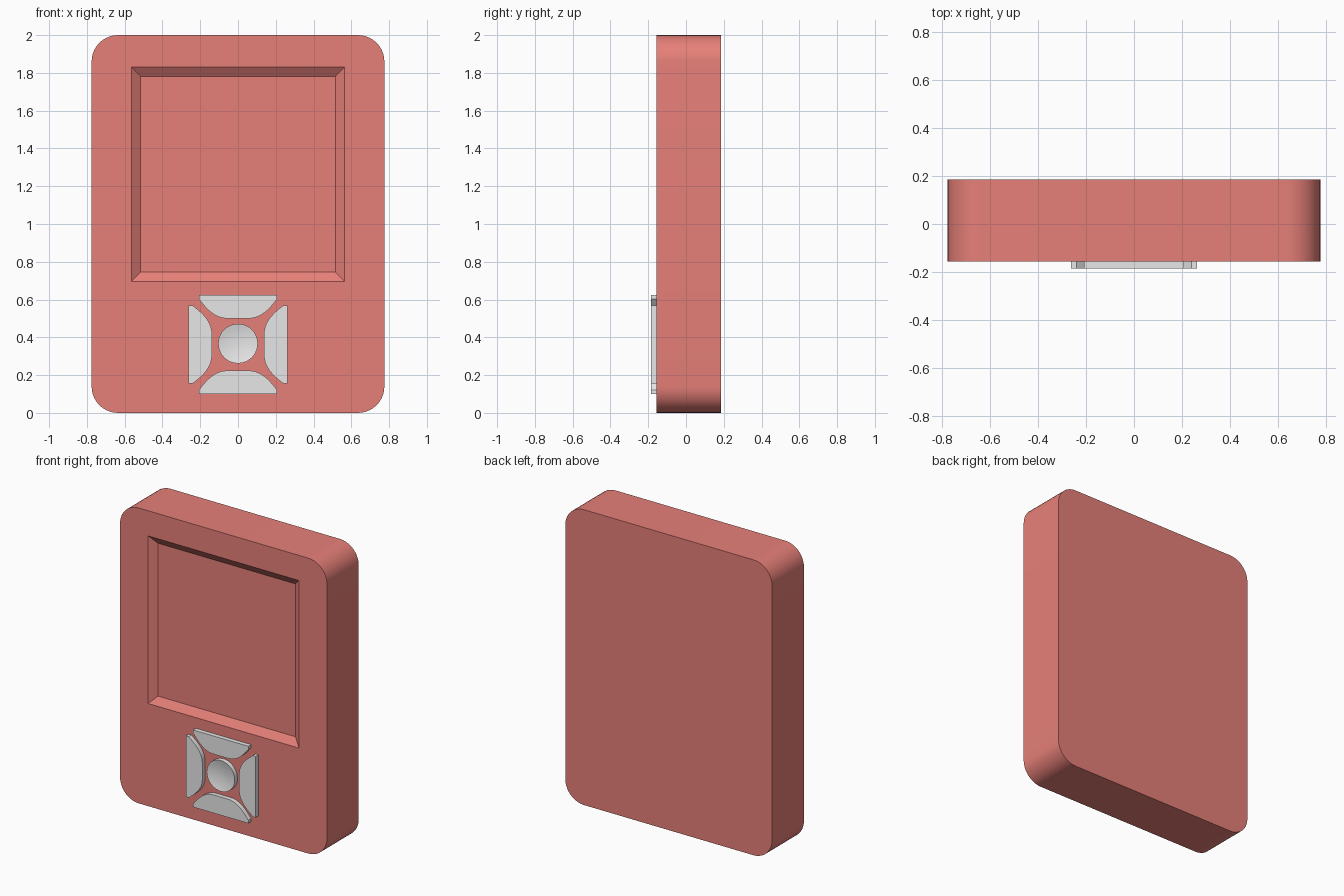
import bpy, bmesh
from math import sin, cos, pi, radians
from mathutils import Vector

cube = bpy.data.objects.get("Cube")
if cube:
    bpy.data.objects.remove(cube, do_unlink=True)

FRONT, BACK, BUTTON_FRONT = -0.155, 0.185, -0.185


def material(name, rgb):
    m = bpy.data.materials.new(name)
    m.use_nodes = True
    m.diffuse_color = (*rgb, 1)
    m.node_tree.nodes["Principled BSDF"].inputs["Base Color"].default_value = (*rgb, 1)
    return m


def loft(name, rings, mat):
    """Closed solid through matching rings of points."""
    bm = bmesh.new()
    loops = [[bm.verts.new(p) for p in ring] for ring in rings]
    for a, b in zip(loops, loops[1:]):
        for i in range(len(a)):
            j = (i + 1) % len(a)
            bm.faces.new((a[i], a[j], b[j], b[i]))
    bm.faces.new(loops[0])
    bm.faces.new(loops[-1])
    bmesh.ops.recalc_face_normals(bm, faces=bm.faces)
    mesh = bpy.data.meshes.new(name)
    bm.to_mesh(mesh)
    bm.free()
    obj = bpy.data.objects.new(name, mesh)
    bpy.context.collection.objects.link(obj)
    mesh.materials.append(mat)
    return obj


def select(obj):
    bpy.ops.object.select_all(action='DESELECT')
    obj.select_set(True)
    bpy.context.view_layer.objects.active = obj


def smooth(obj, angle=25):
    select(obj)
    bpy.ops.object.shade_smooth_by_angle(angle=radians(angle))


def ring(outline, y):
    return [(x, y, z) for x, z in outline]


def rectangle(w, h, cz):
    return [(-w, cz - h), (w, cz - h), (w, cz + h), (-w, cz + h)]


def rounded_rectangle(w, h, cz, r, steps=10):
    pts = []
    for k, (sx, sz) in enumerate([(1, 1), (-1, 1), (-1, -1), (1, -1)]):
        for i in range(steps + 1):
            a = (k + i / steps) * pi / 2
            pts.append((sx * (w - r) + r * cos(a), cz + sz * (h - r) + r * sin(a)))
    return pts


red = material("coral red", (0.8, 0.215, 0.19))
grey = material("light grey", (0.8, 0.8, 0.8))

# Case with a rounded outline
outline = rounded_rectangle(0.775, 1.0, 1.0, 0.14)
case = loft("case", [ring(outline, FRONT), ring(outline, BACK)], red)

# Sloped screen recess, cut into the front
slope, depth, cz = 0.05, 0.035, 1.2625
cutter = loft("screen_cutter", [
    ring(rectangle(0.565 + slope, 0.5675 + slope, cz), FRONT - depth),
    ring(rectangle(0.565 - slope, 0.5675 - slope, cz), FRONT + depth)], red)
cutter.hide_render = True
cut = case.modifiers.new("screen_recess", 'BOOLEAN')
cut.operation = 'DIFFERENCE'
cut.solver = 'EXACT'
cut.object = cutter
select(case)
bpy.ops.object.modifier_apply(modifier=cut.name)
bpy.data.objects.remove(cutter, do_unlink=True)
smooth(case)

# Four direction buttons: flat outside, curved towards the middle
start, bend, end = Vector((0.197, 0.228)), Vector((0.13, 0.138)), Vector((0.058, 0.138))
half = [Vector((0.207, 0.261)), Vector((0.207, 0.24))]
for i in range(9):
    t = i / 8
    half.append(start * (1 - t) ** 2 + bend * 2 * t * (1 - t) + end * t * t)
profile = [(p.x, p.y) for p in half] + [(-p.x, p.y) for p in reversed(half)]
for k, side in enumerate(["up", "left", "down", "right"]):
    c, s = round(cos(k * pi / 2)), round(sin(k * pi / 2))
    shape = [(u * c + v * s, 0.362 + v * c - u * s) for u, v in profile]
    smooth(loft(side + "_button", [ring(shape, FRONT + 0.01), ring(shape, BUTTON_FRONT)], grey))


# Round centre button with a shallow dished face
def circle(r, y, n=40):
    return [(r * cos(2 * pi * i / n), y, 0.367 + r * sin(2 * pi * i / n)) for i in range(n)]


radius, dish = 0.105, 0.014
rings = [circle(radius, FRONT + 0.01)]
for f in (1, 0.8, 0.6, 0.4, 0.2, 0.05):
    rings.append(circle(radius * f, BUTTON_FRONT + dish * (1 - f * f)))
smooth(loft("centre_button", rings, grey))
